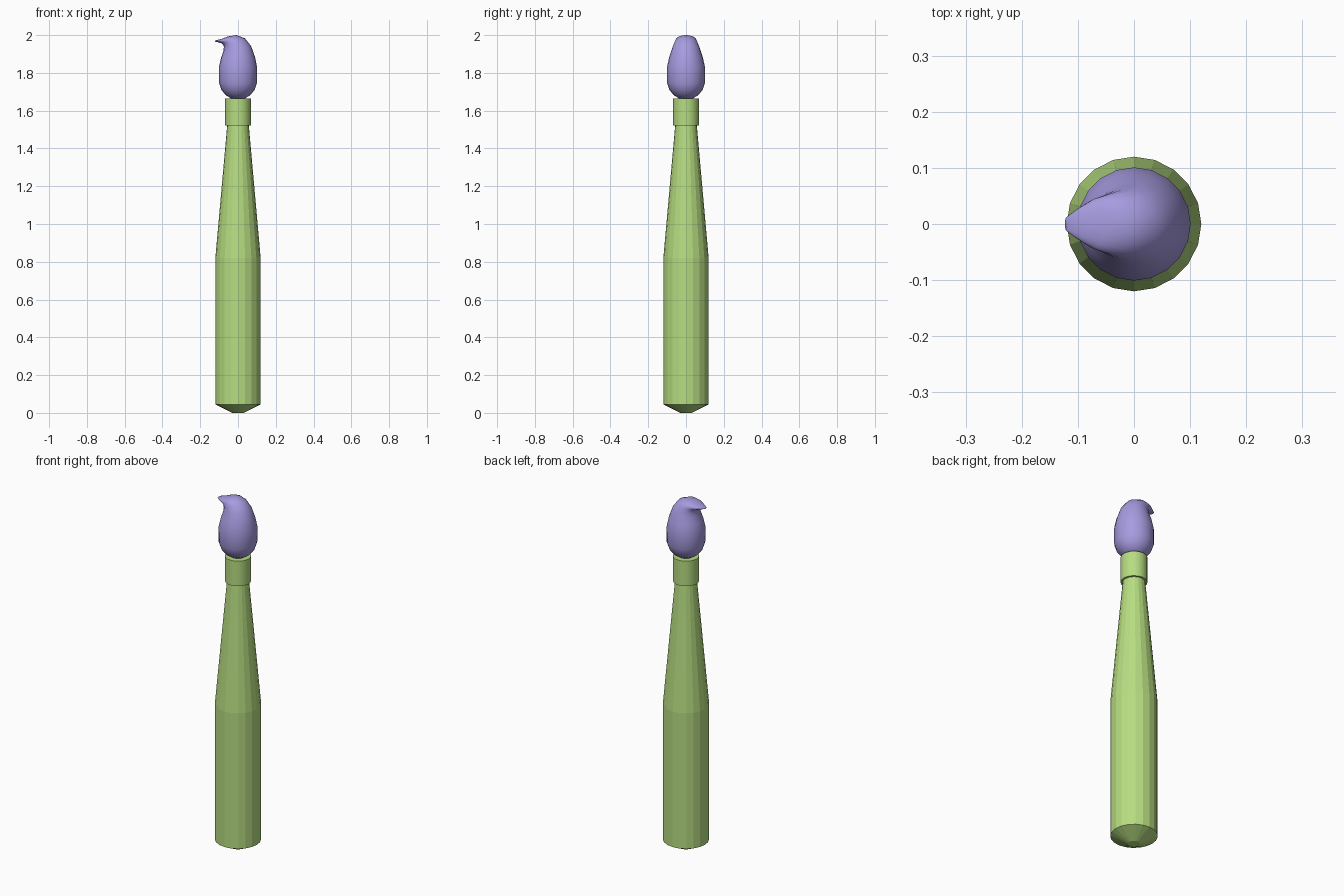
import bpy
import math

SIDES = 20

cube = bpy.data.objects.get("Cube")
if cube:
    bpy.data.objects.remove(cube, do_unlink=True)


def make_material(name, color):
    mat = bpy.data.materials.new(name)
    mat.use_nodes = True
    mat.diffuse_color = color
    mat.node_tree.nodes["Principled BSDF"].inputs["Base Color"].default_value = color
    return mat


green = make_material("soft green", (0.47, 0.72, 0.22, 1))
purple = make_material("soft purple", (0.38, 0.33, 0.74, 1))


def loft(name, rings, mat, smooth):
    """Skin rings given as (left x, left z, right x, right z, half width in y)."""
    verts, faces = [], []
    for lx, lz, rx, rz, w in rings:
        for i in range(SIDES):
            a = math.tau * i / SIDES
            t = (1 + math.cos(a)) / 2
            verts.append((lx + (rx - lx) * t, w * math.sin(a), lz + (rz - lz) * t))
    for k in range(len(rings) - 1):
        for i in range(SIDES):
            j = (i + 1) % SIDES
            lo, hi = k * SIDES, (k + 1) * SIDES
            faces.append((lo + i, lo + j, hi + j, hi + i))
    faces.append(tuple(reversed(range(SIDES))))
    faces.append(tuple(range(len(verts) - SIDES, len(verts))))
    mesh = bpy.data.meshes.new(name)
    mesh.from_pydata(verts, [], faces)
    mesh.materials.append(mat)
    obj = bpy.data.objects.new(name, mesh)
    bpy.context.collection.objects.link(obj)
    if smooth:
        bpy.ops.object.select_all(action="DESELECT")
        obj.select_set(True)
        bpy.context.view_layer.objects.active = obj
        bpy.ops.object.shade_smooth_by_angle(angle=math.radians(smooth))
    return obj


def turned(name, profile, mat, smooth=0):
    """Round part from a (radius, height) profile."""
    return loft(name, [(-r, z, r, z, r) for r, z in profile], mat, smooth)


# Handle: shallow cone base, straight barrel, long taper
turned("handle", [(0.03, 0), (0.12, 0.045), (0.12, 0.82), (0.057, 1.525)], green)

# Collar at the top of the taper
turned("collar", [(0.068, 1.522), (0.068, 1.665)], green, 30)

# Rounded head whose crown bends over into a pointed beak
head = [(-r, z, r, z, r) for r, z in
        [(0.038, 1.665), (0.066, 1.683), (0.088, 1.71), (0.1, 1.745), (0.101, 1.83)]]
head += [
    (-0.09, 1.88, 0.09, 1.885, 0.089),
    (-0.077, 1.915, 0.069, 1.943, 0.074),
    (-0.075, 1.935, 0.037, 1.983, 0.062),
    (-0.076, 1.947, -0.008, 2.0, 0.054),
    (-0.087, 1.957, -0.053, 1.993, 0.045),
    (-0.106, 1.962, -0.088, 1.979, 0.029),
    (-0.123, 1.966, -0.118, 1.973, 0.012),
]
loft("beaked_head", head, purple, 60)
